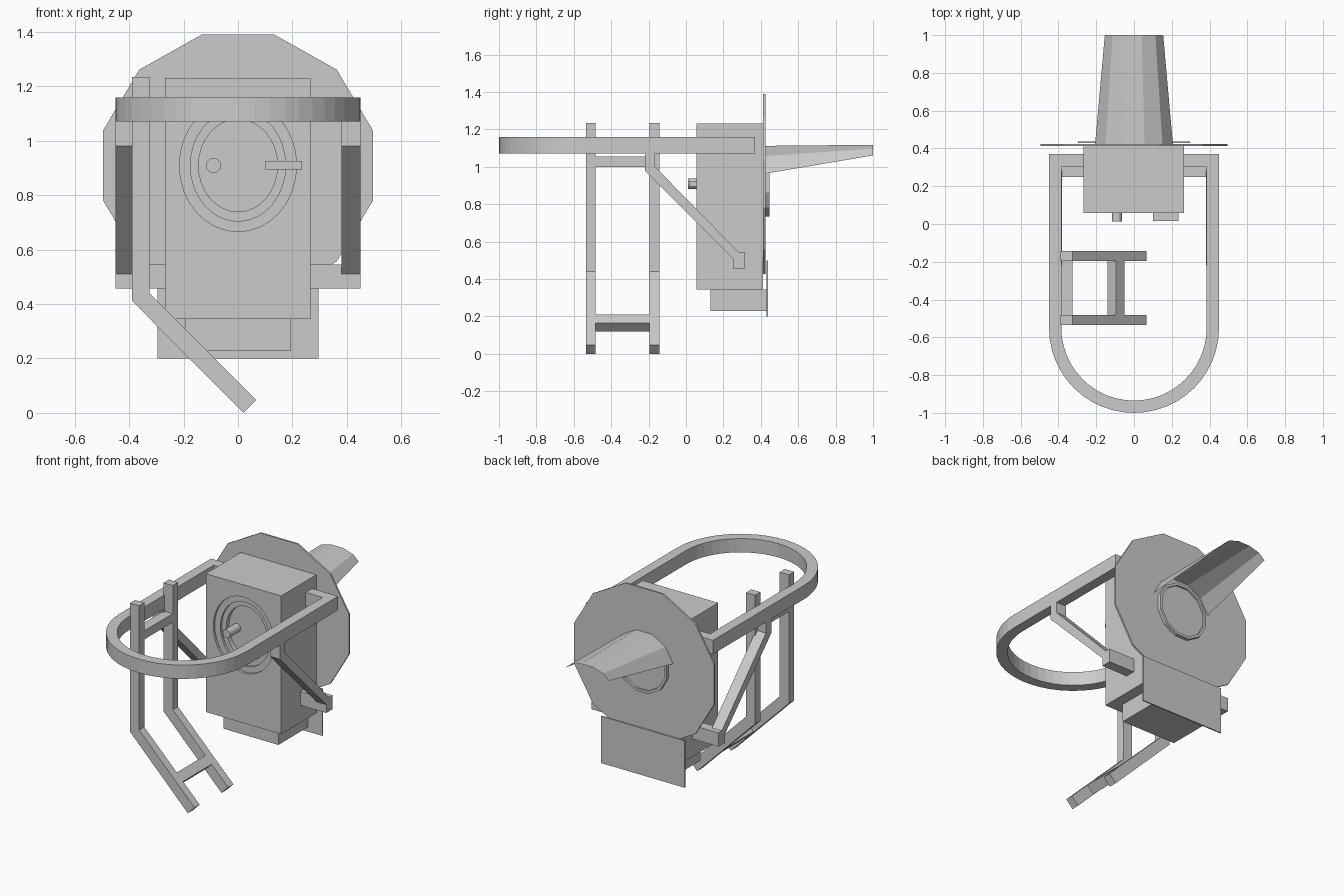
import bpy, bmesh, math

if "Cube" in bpy.data.objects:
    bpy.data.objects.remove(bpy.data.objects["Cube"])

grey = bpy.data.materials.new("painted_grey")
grey.diffuse_color = (0.6, 0.6, 0.6, 1)
grey.use_nodes = True
grey.node_tree.nodes["Principled BSDF"].inputs["Base Color"].default_value = grey.diffuse_color


def finish(name, bm):
    bmesh.ops.recalc_face_normals(bm, faces=bm.faces)
    mesh = bpy.data.meshes.new(name)
    bm.to_mesh(mesh)
    bm.free()
    mesh.materials.append(grey)
    obj = bpy.data.objects.new(name, mesh)
    bpy.context.collection.objects.link(obj)
    return obj


def prism(name, pts, axis, lo, hi):
    """Extrude a 2D outline along an axis: x uses (y,z), y uses (x,z), z uses (x,y)."""
    place = {"x": lambda a, b, t: (t, a, b),
             "y": lambda a, b, t: (a, t, b),
             "z": lambda a, b, t: (a, b, t)}[axis]
    bm = bmesh.new()
    rows = [[bm.verts.new(place(a, b, t)) for a, b in pts] for t in (lo, hi)]
    n = len(pts)
    bm.faces.new(rows[0])
    bm.faces.new(rows[1])
    for i in range(n):
        j = (i + 1) % n
        bm.faces.new((rows[0][i], rows[0][j], rows[1][j], rows[1][i]))
    return finish(name, bm)


def box(name, x0, x1, y0, y1, z0, z1):
    return prism(name, [(x0, y0), (x1, y0), (x1, y1), (x0, y1)], "z", z0, z1)


def oval(cx, cz, rx, rz, n, start=0.0):
    return [(cx + rx * math.cos(math.radians(start) + math.tau * i / n),
             cz + rz * math.sin(math.radians(start) + math.tau * i / n)) for i in range(n)]


CZ = 0.909  # height of the lamp axis

# Main housing with a stepped oval recess in the front
housing = box("housing", -0.268, 0.266, 0.057, 0.412, 0.345, 1.23)
for i, (rx, rz, depth) in enumerate([(0.215, 0.243, 0.015),
                                     (0.175, 0.205, 0.03),
                                     (0.145, 0.17, 0.06)]):
    cutter = prism(f"recess_cutter_{i}", oval(0, CZ, rx, rz, 32), "y", 0.0, 0.057 + depth)
    cutter.hide_render = True
    cutter.hide_viewport = True
    mod = housing.modifiers.new("recess", "BOOLEAN")
    mod.operation = "DIFFERENCE"
    mod.solver = "EXACT"
    mod.object = cutter
box("lower_housing", -0.195, 0.195, 0.13, 0.43, 0.23, 0.345)

# Knob and latch in the recess
prism("front_knob", oval(-0.09, CZ, 0.027, 0.027, 16), "y", 0.012, 0.117)
box("front_latch", 0.10, 0.235, 0.017, 0.08, 0.895, 0.925)

# Backboard disc and lower plate
prism("backboard", oval(0, CZ, 0.513, 0.498, 12, 15), "y", 0.413, 0.424)
box("lower_plate", -0.296, 0.296, 0.43, 0.438, 0.2, 0.5)

# Lens rim: a polygonal tube behind the backboard, with the lens set inside
bm = bmesh.new()
loops = [[bm.verts.new((x, y, z)) for x, z in oval(0, CZ, r, r, 12, 15)]
         for r, y in ((0.18, 0.424), (0.18, 0.446), (0.163, 0.446), (0.163, 0.424))]
for k in range(4):
    a, b = loops[k], loops[(k + 1) % 4]
    for i in range(12):
        j = (i + 1) % 12
        bm.faces.new((a[i], a[j], b[j], b[i]))
finish("lens_rim", bm)
prism("lens", oval(0, CZ, 0.164, 0.164, 12, 15), "y", 0.424, 0.434)

# Sheet hood over the lens, narrowing and flattening toward its tip
bm = bmesh.new()
root, tip = [[bm.verts.new((x, y, z)) for x, z in oval(0, cz, rx, rz, 12, 15)[:6]]
             for y, cz, rx, rz in ((0.424, CZ, 0.213, 0.21), (1.0, 1.04, 0.16, 0.08))]
for i in range(5):
    bm.faces.new((root[i], root[i + 1], tip[i + 1], tip[i]))
finish("lens_hood", bm)


# Guard rail: a U-shaped band whose ends turn in to the housing
def arc(r, n=24):
    return [(-r * math.cos(math.pi * i / n), -0.55 - r * math.sin(math.pi * i / n))
            for i in range(n + 1)]


outline = [(-0.267, 0.37), (-0.45, 0.37)] + arc(0.45) + [(0.45, 0.37), (0.265, 0.37)]
outline += [(0.265, 0.305), (0.385, 0.305)] + arc(0.385)[::-1]
outline += [(-0.385, 0.305), (-0.267, 0.305)]
prism("guard_rail", outline, "z", 1.07, 1.158)

# Diagonal struts and the arms that carry them, both sides
strut = [(-0.22, 1.07), (-0.22, 0.98), (0.25, 0.51), (0.25, 0.457), (0.315, 0.457),
         (0.315, 0.545), (0.28, 0.545), (-0.165, 1.0), (-0.165, 1.07)]
for side, s in (("left", -1), ("right", 1)):
    prism(f"{side}_strut", strut, "x", s * 0.38, s * 0.45)
    box(f"{side}_arm", s * 0.265, s * 0.38, 0.25, 0.315, 0.457, 0.545)

# Bent ladder: two rails, an upper crossbar and a tilted lower rung
rail = [(-0.39, 1.235), (-0.325, 1.235), (-0.325, 0.44), (0.067, 0.048),
        (0.02, 0.0), (-0.39, 0.412)]
prism("front_ladder_rail", rail, "y", -0.535, -0.483)
prism("rear_ladder_rail", rail, "y", -0.195, -0.142)
box("ladder_crossbar", -0.39, -0.325, -0.483, -0.195, 1.0, 1.055)
prism("ladder_rung", oval(-0.095, 0.165, 0.045, 0.045, 4), "y", -0.483, -0.195)
